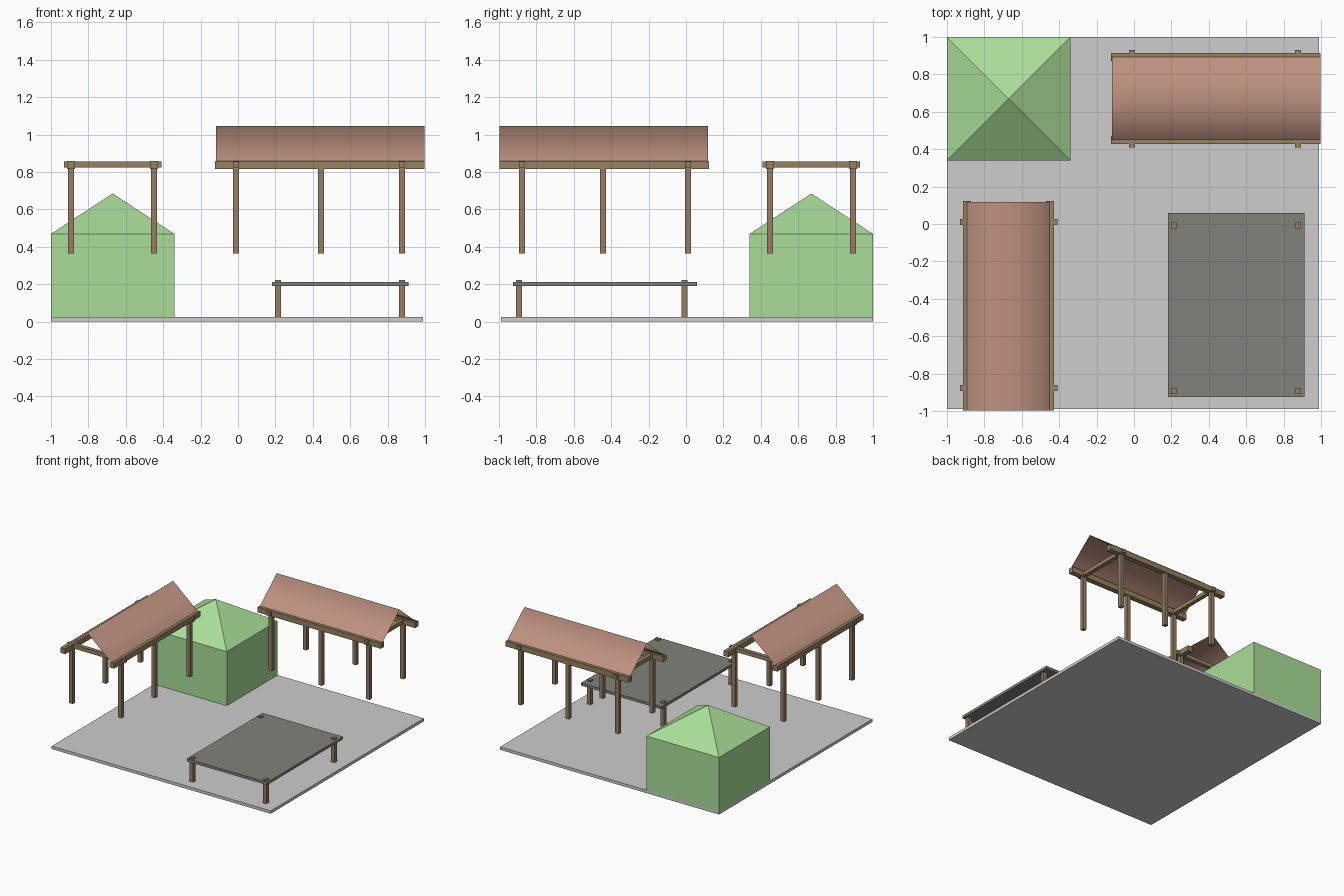
import bpy, bmesh

if "Cube" in bpy.data.objects:
    bpy.data.objects.remove(bpy.data.objects["Cube"])


def material(name, r, g, b):
    lin = [((c / 255 + 0.055) / 1.055) ** 2.4 for c in (r, g, b)]
    m = bpy.data.materials.new(name)
    m.diffuse_color = (*lin, 1)
    m.use_nodes = True
    m.node_tree.nodes["Principled BSDF"].inputs["Base Color"].default_value = m.diffuse_color
    return m


GREY = material("light grey", 205, 205, 205)
GREEN = material("soft green", 170, 222, 153)
CLAY = material("clay roof", 190, 145, 128)
BEAM = material("beam wood", 150, 130, 98)
POST = material("post wood", 150, 125, 100)
SLATE = material("dark slate", 128, 130, 122)


def mesh(name, verts, faces, mat, smooth=False):
    me = bpy.data.meshes.new(name)
    me.from_pydata(verts, [], faces)
    bm = bmesh.new()
    bm.from_mesh(me)
    bmesh.ops.recalc_face_normals(bm, faces=bm.faces)
    for f in bm.faces:
        f.smooth = smooth
    bm.to_mesh(me)
    bm.free()
    me.materials.append(mat)
    ob = bpy.data.objects.new(name, me)
    bpy.context.collection.objects.link(ob)
    return ob


def box(name, x, y, z, mat):
    v = [(a, b, c) for a in x for b in y for c in z]
    f = [(0, 1, 3, 2), (4, 6, 7, 5), (0, 4, 5, 1), (2, 3, 7, 6), (0, 2, 6, 4), (1, 5, 7, 3)]
    return mesh(name, v, f, mat)


def around(c, w):
    return (c - w / 2, c + w / 2)


# ground slab
box("ground_slab", (-1, 0.99), (-0.99, 1), (0, 0.024), GREY)

# house with pyramid roof, one closed shell
lo, hi = 0.34, 1.0
ring = [(-hi, lo), (-lo, lo), (-lo, hi), (-hi, hi)]
mesh("house",
     [(x, y, 0.02) for x, y in ring] + [(x, y, 0.469) for x, y in ring] + [(-0.67, 0.67, 0.685)],
     [(3, 2, 1, 0)] + [(i, (i + 1) % 4, 4 + (i + 1) % 4, 4 + i) for i in range(4)]
     + [(4 + i, 4 + (i + 1) % 4, 8) for i in range(4)], GREEN)


# open pavilion running along x; swapped = reflected over the diagonal to run along y
def pavilion(prefix, swapped):
    def part(name, along, across, z, mat):
        if swapped:
            x, y = (-across[1], -across[0]), (-along[1], -along[0])
        else:
            x, y = along, across
        box(prefix + name, x, y, z, mat)

    mid, half = 0.672, 0.222
    for s in (-1, 1):
        row = mid + s * half
        part("_side_beam", (-0.122, 0.998), around(row, 0.043), (0.816, 0.86), BEAM)
        for a in (-0.01, 0.443, 0.876):
            part("_post", around(a, 0.032), around(row, 0.032), (0.365, 0.83), POST)
    for a in (-0.01, 0.876):
        part("_tie_beam", around(a, 0.032), (0.409, 0.93), (0.823, 0.855), BEAM)
    # thin gable roof sheet
    prof = [(mid - half, 0.858), (mid, 1.046), (mid + half, 0.858)]
    v = [(a, c, z) for a in (-0.118, 0.998) for c, z in prof]
    f = [(0, 3, 4, 1), (1, 4, 5, 2)]
    if swapped:
        v = [(-c, -a, z) for a, c, z in v]
        f = [q[::-1] for q in f]
    mesh(prefix + "_roof", v, f, CLAY, smooth=True)


pavilion("back_pavilion", False)
pavilion("left_pavilion", True)

# low platform on four posts
box("platform_deck", (0.182, 0.912), (-0.925, 0.06), (0.19, 0.212), SLATE)
for x in (0.213, 0.878):
    for y in (-0.893, -0.009):
        box("platform_post", around(x, 0.032), around(y, 0.032), (0.024, 0.222), POST)
